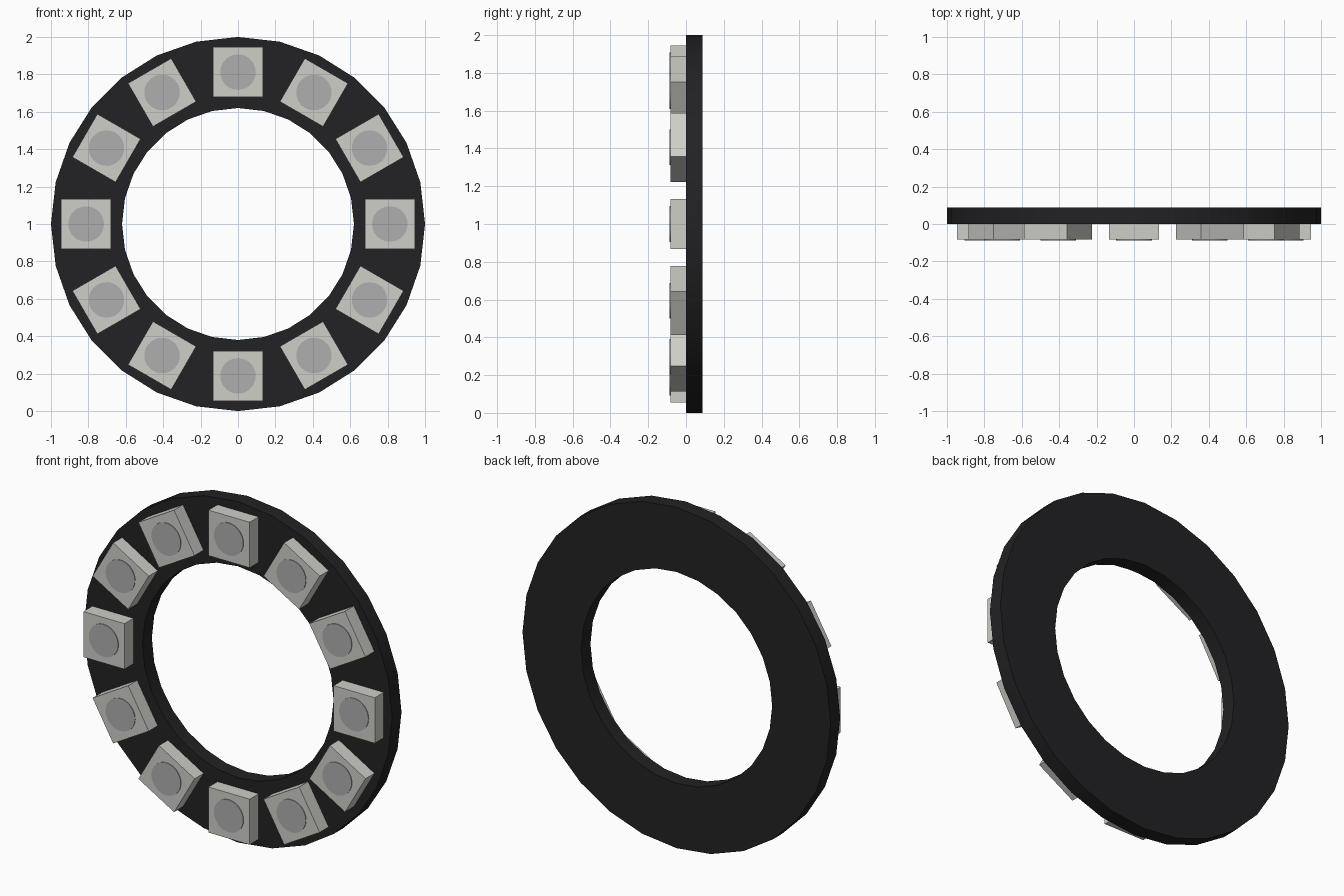
import bpy, bmesh, math
from mathutils import Matrix

if "Cube" in bpy.data.objects:
    bpy.data.objects.remove(bpy.data.objects["Cube"])

CENTRE_Z = 1.0
BOARD_SIDES = 28


def material(name, rgb):
    m = bpy.data.materials.new(name)
    m.diffuse_color = (*rgb, 1)
    m.use_nodes = True
    m.node_tree.nodes["Principled BSDF"].inputs["Base Color"].default_value = m.diffuse_color
    return m


def make_object(name, bm, mat):
    bmesh.ops.recalc_face_normals(bm, faces=bm.faces)
    mesh = bpy.data.meshes.new(name)
    bm.to_mesh(mesh)
    bm.free()
    mesh.materials.append(mat)
    obj = bpy.data.objects.new(name, mesh)
    bpy.context.collection.objects.link(obj)
    return obj


def smooth(obj):
    bpy.ops.object.select_all(action='DESELECT')
    obj.select_set(True)
    bpy.context.view_layer.objects.active = obj
    bpy.ops.object.shade_smooth_by_angle(angle=math.radians(30))


board_mat = material("board_black", (0.016, 0.016, 0.018))
body_mat = material("housing_white", (0.62, 0.62, 0.58))
lens_mat = material("lens_grey", (0.43, 0.43, 0.43))

# Ring board: rectangular section swept around the y axis
bm = bmesh.new()
section = [(0.62, 0.0), (1.0, 0.0), (1.0, 0.087), (0.62, 0.087)]
loops = []
for i in range(BOARD_SIDES):
    a = 2 * math.pi * i / BOARD_SIDES
    loops.append([bm.verts.new((r * math.sin(a), y, CENTRE_Z + r * math.cos(a)))
                  for r, y in section])
for i in range(BOARD_SIDES):
    p, q = loops[i], loops[(i + 1) % BOARD_SIDES]
    for k in range(4):
        n = (k + 1) % 4
        bm.faces.new((p[k], p[n], q[n], q[k]))
smooth(make_object("ring_board", bm, board_mat))

# Twelve square light housings, each with a thin round lens
for i in range(12):
    place = (Matrix.Translation((0, 0, CENTRE_Z))
             @ Matrix.Rotation(i * math.pi / 6, 4, 'Y')
             @ Matrix.Translation((0, 0, 0.812)))

    bm = bmesh.new()
    bmesh.ops.create_cube(bm, size=1, matrix=Matrix.Translation((0, -0.0415, 0))
                          @ Matrix.Diagonal((0.267, 0.083, 0.267, 1)))
    make_object(f"light_housing_{i + 1}", bm, body_mat).matrix_world = place

    bm = bmesh.new()
    bmesh.ops.create_cone(bm, cap_ends=True, segments=32, radius1=0.095,
                          radius2=0.095, depth=0.012,
                          matrix=Matrix.Translation((0, -0.081, 0))
                          @ Matrix.Rotation(math.pi / 2, 4, 'X'))
    lens = make_object(f"light_lens_{i + 1}", bm, lens_mat)
    lens.matrix_world = place
    smooth(lens)
